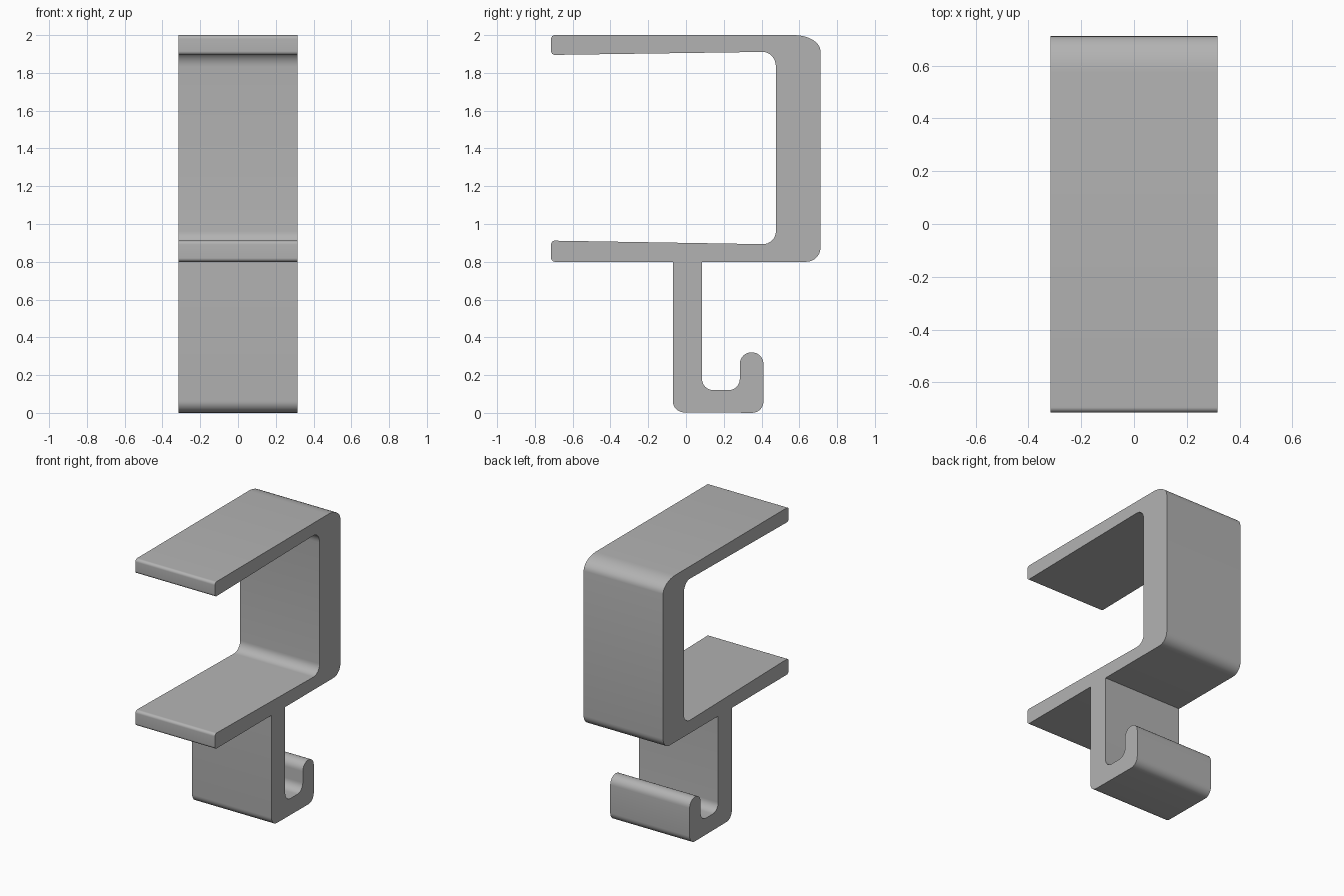
import bpy, bmesh, math
from mathutils import Vector

cube = bpy.data.objects.get("Cube")
if cube:
    bpy.data.objects.remove(cube, do_unlink=True)

HALF_WIDTH = 0.316
STEPS = 8

# Side profile corners: y, z, rounding towards previous corner, towards next
corners = [
    # upper arm and back
    (-0.714, 2.0, 0.02, 0.02),
    (-0.714, 1.895, 0.02, 0.02),
    (0.476, 1.912, 0.07, 0.08),
    (0.476, 0.892, 0.07, 0.07),
    # lower arm
    (-0.714, 0.912, 0.02, 0.02),
    (-0.714, 0.8, 0.02, 0.02),
    # hanging stem and hook
    (-0.07, 0.8, 0, 0),
    (-0.07, 0.003, 0.06, 0.06),
    (0.41, 0.0, 0.06, 0.06),
    (0.41, 0.32, 0.06, 0.06),
    (0.285, 0.32, 0.06, 0.06),
    (0.285, 0.12, 0.06, 0.06),
    (0.085, 0.12, 0.06, 0.06),
    (0.085, 0.8, 0, 0),
    # outer back corners
    (0.712, 0.8, 0.075, 0.075),
    (0.712, 2.0, 0.085, 0.14),
]


def rounded(corners):
    """Replace every corner with a quarter-ellipse fillet."""
    points = []
    count = len(corners)
    for i, (y, z, before, after) in enumerate(corners):
        p = Vector((0, y, z))
        if before == 0:
            points.append(p)
            continue
        prev = Vector((0, *corners[i - 1][:2]))
        nxt = Vector((0, *corners[(i + 1) % count][:2]))
        d_prev = (prev - p).normalized() * before
        d_next = (nxt - p).normalized() * after
        for s in range(STEPS + 1):
            t = math.pi / 2 * s / STEPS
            points.append(p + d_prev * (1 - math.sin(t)) + d_next * (1 - math.cos(t)))
    return points


# Extrude the profile across the width
bm = bmesh.new()
side = bm.faces.new([bm.verts.new(p - Vector((HALF_WIDTH, 0, 0))) for p in rounded(corners)])
result = bmesh.ops.extrude_face_region(bm, geom=[side], use_keep_orig=True)
moved = [g for g in result["geom"] if isinstance(g, bmesh.types.BMVert)]
bmesh.ops.translate(bm, verts=moved, vec=(2 * HALF_WIDTH, 0, 0))
bmesh.ops.recalc_face_normals(bm, faces=bm.faces)
mesh = bpy.data.meshes.new("clamp_hook")
bm.to_mesh(mesh)
bm.free()

# Plain grey plastic
grey = bpy.data.materials.new("grey")
grey.use_nodes = True
colour = (0.45, 0.45, 0.45, 1)
grey.diffuse_color = colour
grey.node_tree.nodes["Principled BSDF"].inputs["Base Color"].default_value = colour
mesh.materials.append(grey)

hook = bpy.data.objects.new("clamp_hook", mesh)
bpy.context.collection.objects.link(hook)
bpy.ops.object.select_all(action="DESELECT")
hook.select_set(True)
bpy.context.view_layer.objects.active = hook
bpy.ops.object.shade_smooth_by_angle(angle=math.radians(30))
